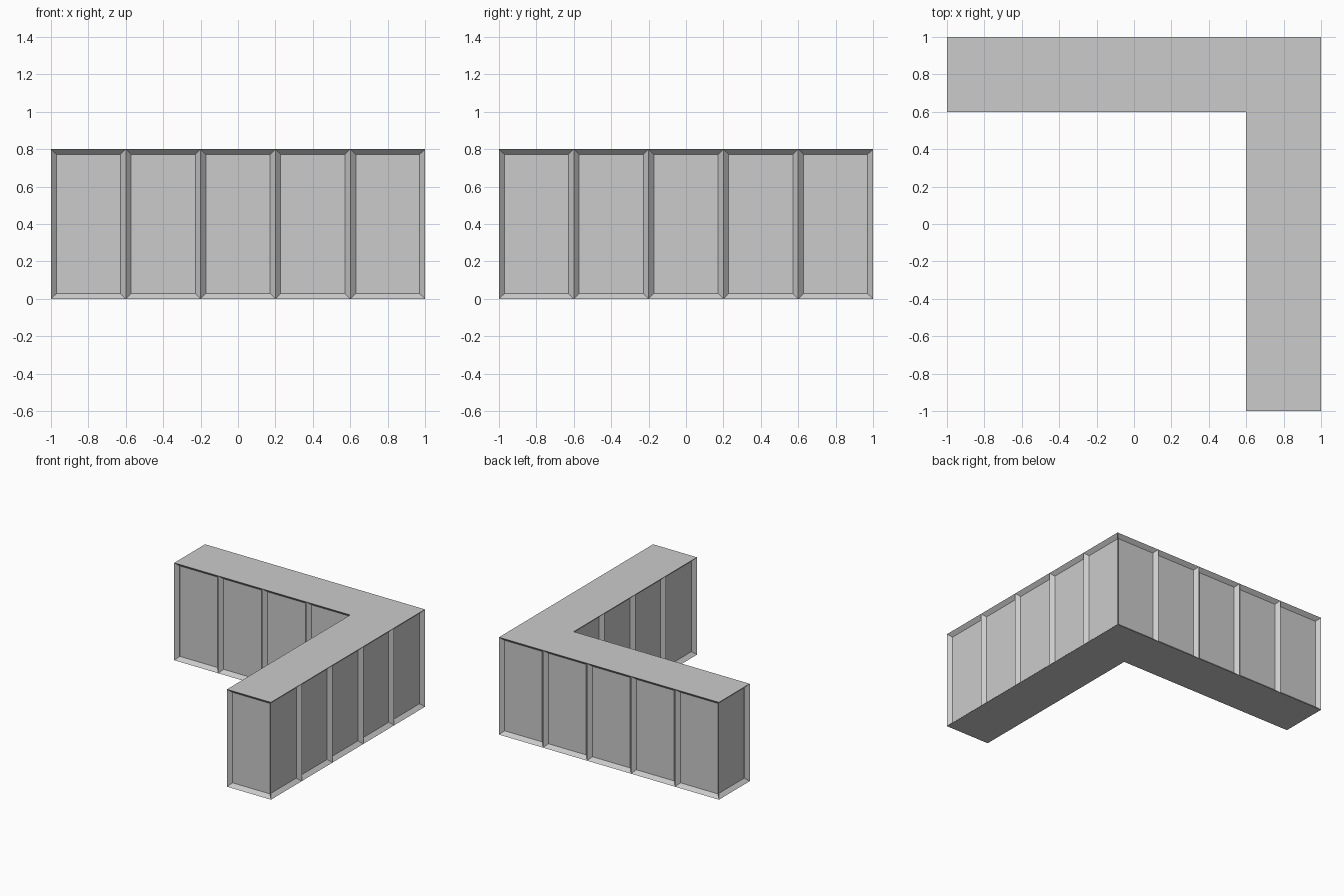
import bpy, bmesh

if "Cube" in bpy.data.objects:
    bpy.data.objects.remove(bpy.data.objects["Cube"])

CELL, HEIGHT = 0.4, 0.8
INSET, DEPTH = 0.04, 0.03

bm = bmesh.new()

# L-shaped footprint made of square cells
cells = [(i, 4) for i in range(5)] + [(4, j) for j in range(4)]
for i, j in cells:
    corners = [(i, j), (i + 1, j), (i + 1, j + 1), (i, j + 1)]
    bm.faces.new([bm.verts.new((-1 + a * CELL, -1 + b * CELL, 0)) for a, b in corners])
bmesh.ops.remove_doubles(bm, verts=bm.verts[:], dist=0.001)

# Raise the footprint into a solid counter
base = bm.faces[:]
raised = bmesh.ops.extrude_face_region(bm, geom=base, use_keep_orig=True)["geom"]
bmesh.ops.translate(bm, vec=(0, 0, HEIGHT),
                    verts=[v for v in raised if isinstance(v, bmesh.types.BMVert)])
bmesh.ops.recalc_face_normals(bm, faces=bm.faces[:])
bm.normal_update()

# Recessed panel with sloped borders on every side cell
sides = [f for f in bm.faces if abs(f.normal.z) < 0.5]
bmesh.ops.inset_individual(bm, faces=sides, thickness=INSET, depth=-DEPTH)

# Merge the top and bottom cells into single flat faces
flat = [f for f in bm.faces if abs(f.normal.z) > 0.99]
inner = [e for e in bm.edges if len(e.link_faces) == 2 and all(f in flat for f in e.link_faces)]
bmesh.ops.dissolve_edges(bm, edges=inner, use_verts=False)

mesh = bpy.data.meshes.new("panelled_corner_counter")
bm.to_mesh(mesh)
bm.free()
obj = bpy.data.objects.new("panelled_corner_counter", mesh)
bpy.context.collection.objects.link(obj)
